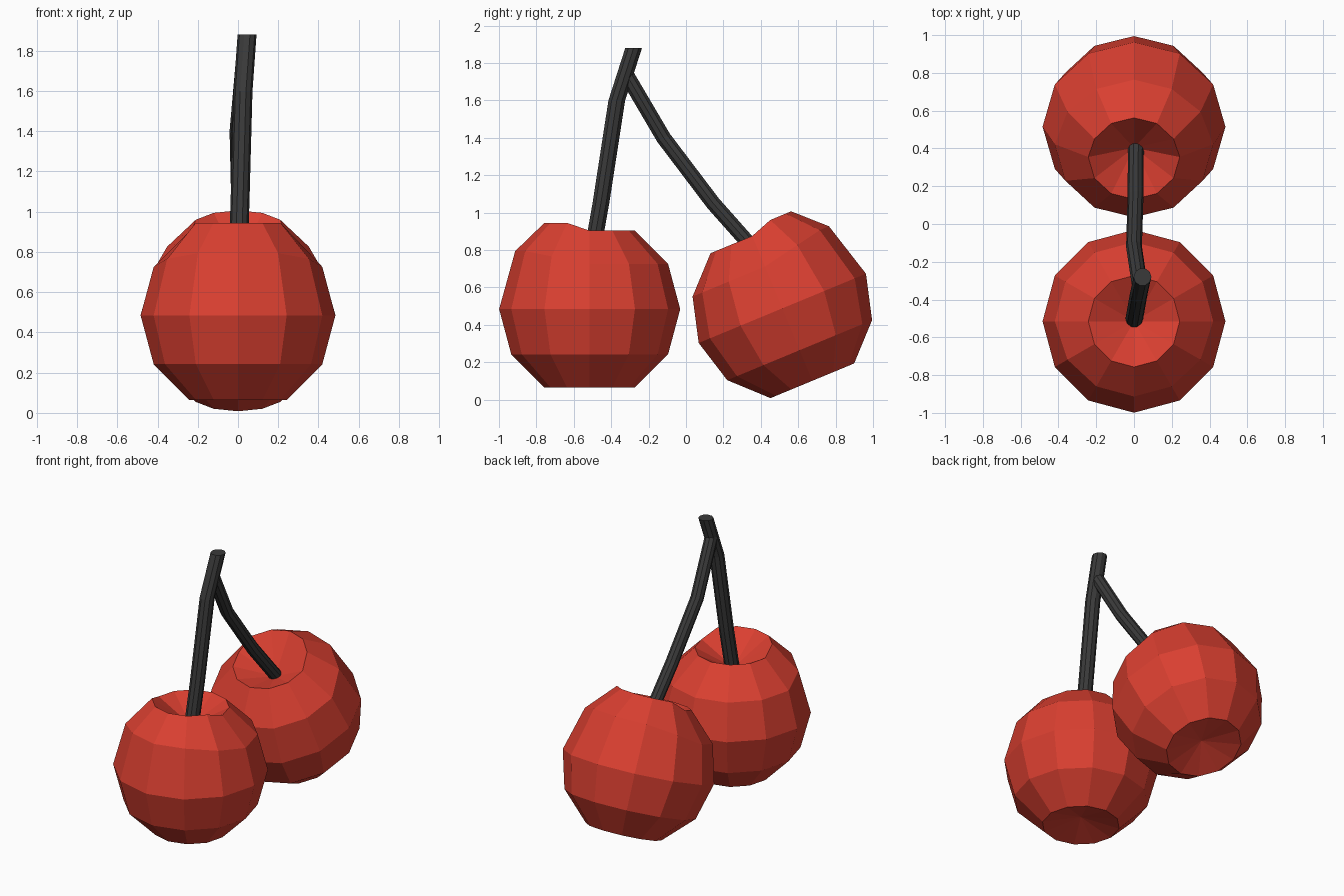
import bpy, bmesh, math
from mathutils import Vector, Matrix

cube = bpy.data.objects.get("Cube")
if cube:
    bpy.data.objects.remove(cube, do_unlink=True)


def material(name, rgb):
    m = bpy.data.materials.new(name)
    m.use_nodes = True
    m.diffuse_color = (*rgb, 1)
    m.node_tree.nodes["Principled BSDF"].inputs["Base Color"].default_value = (*rgb, 1)
    return m


def finish(name, bm, mat):
    bmesh.ops.recalc_face_normals(bm, faces=bm.faces)
    mesh = bpy.data.meshes.new(name)
    bm.to_mesh(mesh)
    bm.free()
    mesh.materials.append(mat)
    obj = bpy.data.objects.new(name, mesh)
    bpy.context.collection.objects.link(obj)
    return obj


RED = material("cherry red", (0.70, 0.05, 0.03))
DARK = material("stem charcoal", (0.042, 0.042, 0.042))
R = 0.484


def cherry(name, centre, turn, tilt):
    """Low-poly sphere with dented poles and a raised shoulder on one side."""
    bm = bmesh.new()
    bmesh.ops.create_uvsphere(bm, u_segments=12, v_segments=6, radius=R)
    for v in bm.verts:
        r = math.hypot(v.co.x, v.co.y)
        if r < 0.01:  # dented poles
            v.co.z = 0.29 if v.co.z > 0 else -0.36
            continue
        facing = -v.co.y / r
        if facing > 0.4:  # raised shoulder
            if v.co.z > 0.35:
                v.co.z += 0.042
            elif v.co.z > 0.1:
                full = facing > 0.8
                v.co.z += 0.068 if full else 0.04
                v.co.xy *= 0.95 if full else 0.97
    obj = finish(name, bm, RED)
    obj.matrix_world = (Matrix.Translation(centre)
                        @ Matrix.Rotation(math.radians(tilt), 4, 'X')
                        @ Matrix.Rotation(math.radians(turn), 4, 'Z'))


def stem(name, points, radius, level_rings, sides=10):
    """Faceted tube through points, with level rings or rings across the path."""
    pts = [Vector(p) for p in points]
    bm = bmesh.new()
    rings = []
    for i, p in enumerate(pts):
        along = pts[min(i + 1, len(pts) - 1)] - pts[max(i - 1, 0)]
        axis = Vector((0, 0, 1)) if level_rings else along.normalized()
        side = Vector((1, 0, 0))
        side = (side - axis * side.dot(axis)).normalized()
        up = axis.cross(side)
        ring = []
        for k in range(sides):
            a = math.tau * k / sides
            ring.append(bm.verts.new(p + radius * (side * math.cos(a) + up * math.sin(a))))
        rings.append(ring)
    for a, b in zip(rings, rings[1:]):
        for k in range(sides):
            n = (k + 1) % sides
            bm.faces.new((a[k], a[n], b[n], b[k]))
    bm.faces.new(rings[0])
    bm.faces.new(rings[-1])
    finish(name, bm, DARK)


# Fruits
cherry("front_cherry", (0, -0.515, 0.484), 0, 0)
cherry("back_cherry", (0, 0.515, 0.488), 180, 22.5)

# Main stem, then the branch joining it near the top
stem("main_stem", [(0, -0.51, 0.74), (0.01, -0.455, 1.05),
                   (0.025, -0.37, 1.6), (0.045, -0.28, 1.88)], 0.047, True)
stem("branch_stem", [(0.01, 0.42, 0.74), (0.008, 0.145, 1.05),
                     (0, -0.12, 1.4), (0.03, -0.32, 1.74)], 0.042, False)
